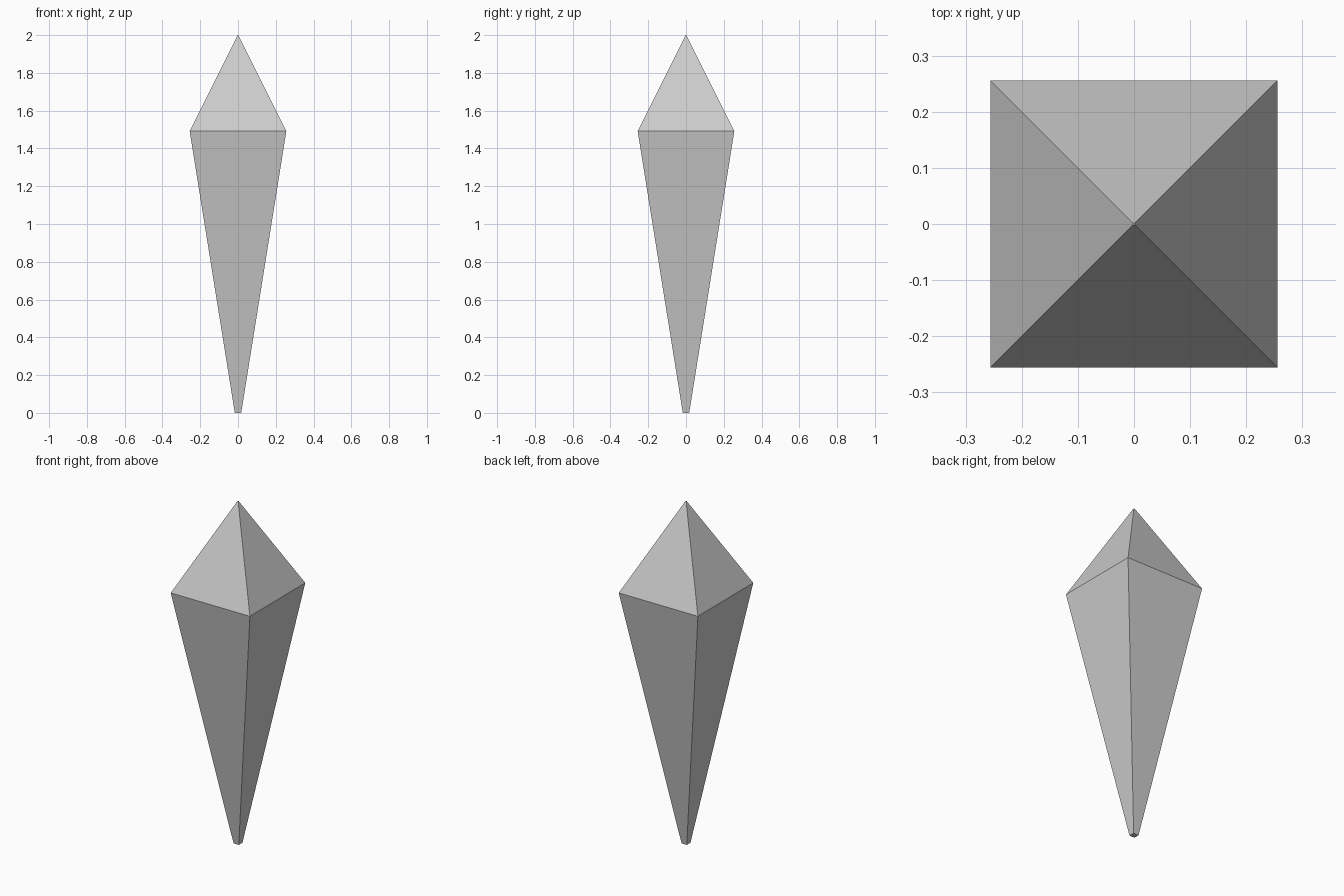
import bpy
import bmesh

if "Cube" in bpy.data.objects:
    bpy.data.objects.remove(bpy.data.objects["Cube"])

# Square cross-sections of the crystal: (half width, height)
SECTIONS = [(0.017, 0.0), (0.256, 1.492), (0.002, 2.0)]
CORNERS = [(-1, -1), (1, -1), (1, 1), (-1, 1)]

bm = bmesh.new()
rings = [[bm.verts.new((x * w, y * w, z)) for x, y in CORNERS] for w, z in SECTIONS]

# Tapered shaft and pointed cap
for low, high in zip(rings, rings[1:]):
    for i in range(4):
        j = (i + 1) % 4
        bm.faces.new((low[i], low[j], high[j], high[i]))

# Tiny blunt ends
bm.faces.new(rings[0][::-1])
bm.faces.new(rings[-1])

mesh = bpy.data.meshes.new("crystal_spike")
bm.to_mesh(mesh)
bm.free()
bpy.context.collection.objects.link(bpy.data.objects.new("crystal_spike", mesh))
